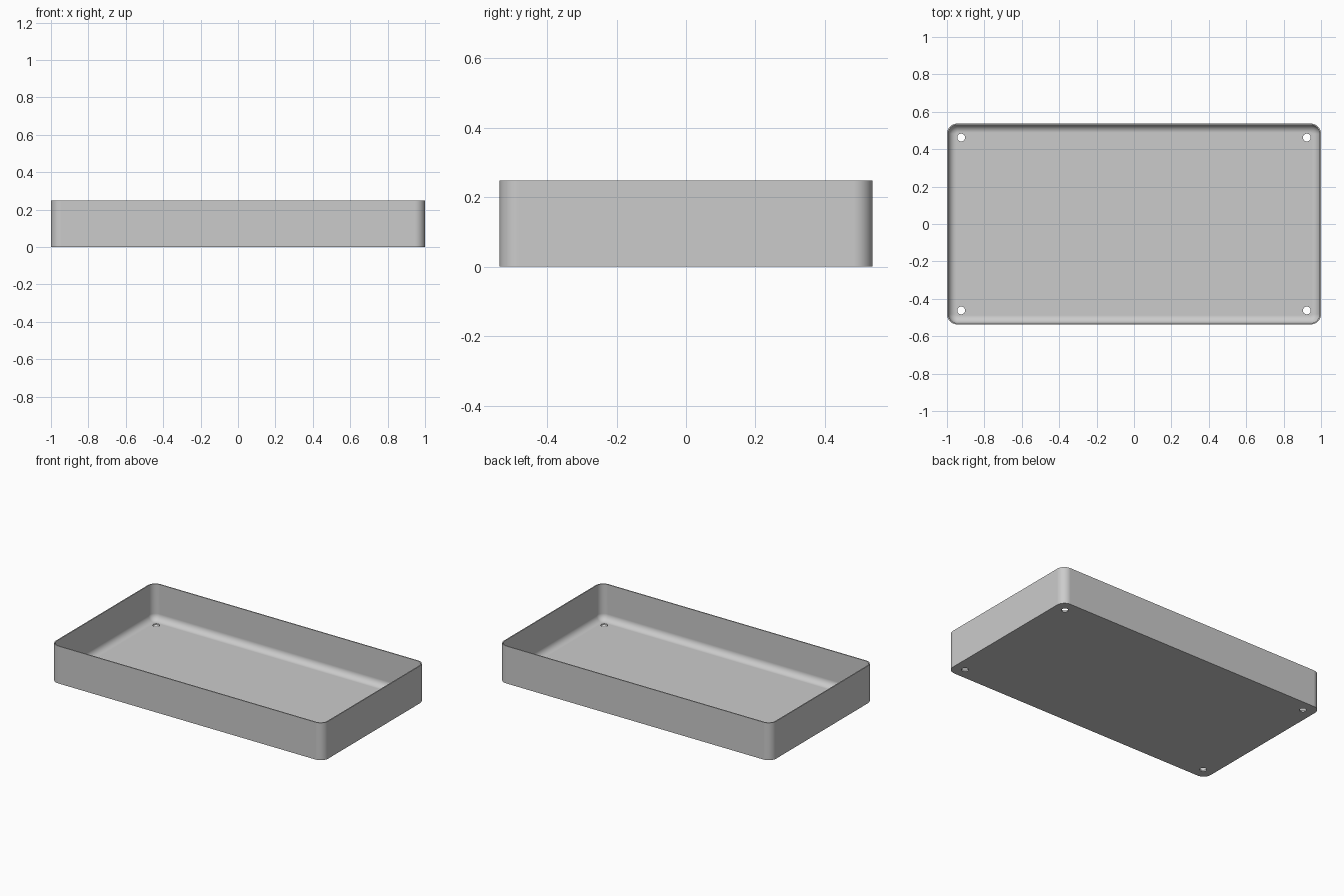
import bpy, bmesh
from math import sin, cos, pi

if "Cube" in bpy.data.objects:
    bpy.data.objects.remove(bpy.data.objects["Cube"])

HALF_X, HALF_Y, HEIGHT = 1.0, 0.537, 0.248
CORNER, WALL, FLOOR, FILLET = 0.055, 0.007, 0.01, 0.042
HOLE_X, HOLE_Y, HOLE_R = 0.924, 0.462, 0.021
STEPS = 8

grey = bpy.data.materials.new("plain grey")
grey.use_nodes = True
colour = (0.6, 0.6, 0.6, 1)
grey.diffuse_color = colour
grey.node_tree.nodes["Principled BSDF"].inputs["Base Color"].default_value = colour


def ring(bm, inset, z):
    """Rounded rectangle of vertices, inset from the outer outline."""
    r = CORNER - inset
    verts = []
    for quarter, (sx, sy) in enumerate([(1, 1), (-1, 1), (-1, -1), (1, -1)]):
        for i in range(STEPS + 1):
            a = (quarter + i / STEPS) * pi / 2
            verts.append(bm.verts.new((sx * (HALF_X - CORNER) + r * cos(a),
                                       sy * (HALF_Y - CORNER) + r * sin(a), z)))
    return verts


# Tray shell: outside wall, rim, inside wall, then a fillet down to the floor
sections = [(0, 0), (0, HEIGHT), (WALL, HEIGHT)]
for i in range(STEPS + 1):
    a = i / STEPS * pi / 2
    sections.append((WALL + FILLET * (1 - cos(a)), FLOOR + FILLET * (1 - sin(a))))

bm = bmesh.new()
rings = [ring(bm, inset, z) for inset, z in sections]
for low, high in zip(rings, rings[1:]):
    for i in range(len(low)):
        j = (i + 1) % len(low)
        bm.faces.new((low[i], low[j], high[j], high[i]))
bm.faces.new(rings[0][::-1])
bm.faces.new(rings[-1])
bmesh.ops.recalc_face_normals(bm, faces=bm.faces[:])
mesh = bpy.data.meshes.new("tray")
bm.to_mesh(mesh)
bm.free()
mesh.materials.append(grey)
tray = bpy.data.objects.new("tray", mesh)
bpy.context.collection.objects.link(tray)

# Screw holes through the floor at the four corners
cutters = []
for sx in (-1, 1):
    for sy in (-1, 1):
        bpy.ops.mesh.primitive_cylinder_add(vertices=32, radius=HOLE_R, depth=0.1,
                                            location=(sx * HOLE_X, sy * HOLE_Y, 0))
        cutter = bpy.context.object
        cutter.name = "hole_cutter"
        cutter.hide_render = True
        cutter.data.materials.append(grey)
        cutters.append(cutter)

bpy.ops.object.select_all(action="DESELECT")
tray.select_set(True)
bpy.context.view_layer.objects.active = tray
for cutter in cutters:
    cut = tray.modifiers.new("screw_hole", "BOOLEAN")
    cut.operation = "DIFFERENCE"
    cut.solver = "EXACT"
    cut.object = cutter
    bpy.ops.object.modifier_apply(modifier=cut.name)
    bpy.data.objects.remove(cutter)

# Smooth rounded corners and fillet, with crisp rim and hole edges
bpy.ops.object.shade_smooth_by_angle(angle=pi / 6)
weighted = tray.modifiers.new("flat_panels", "WEIGHTED_NORMAL")
weighted.keep_sharp = True
